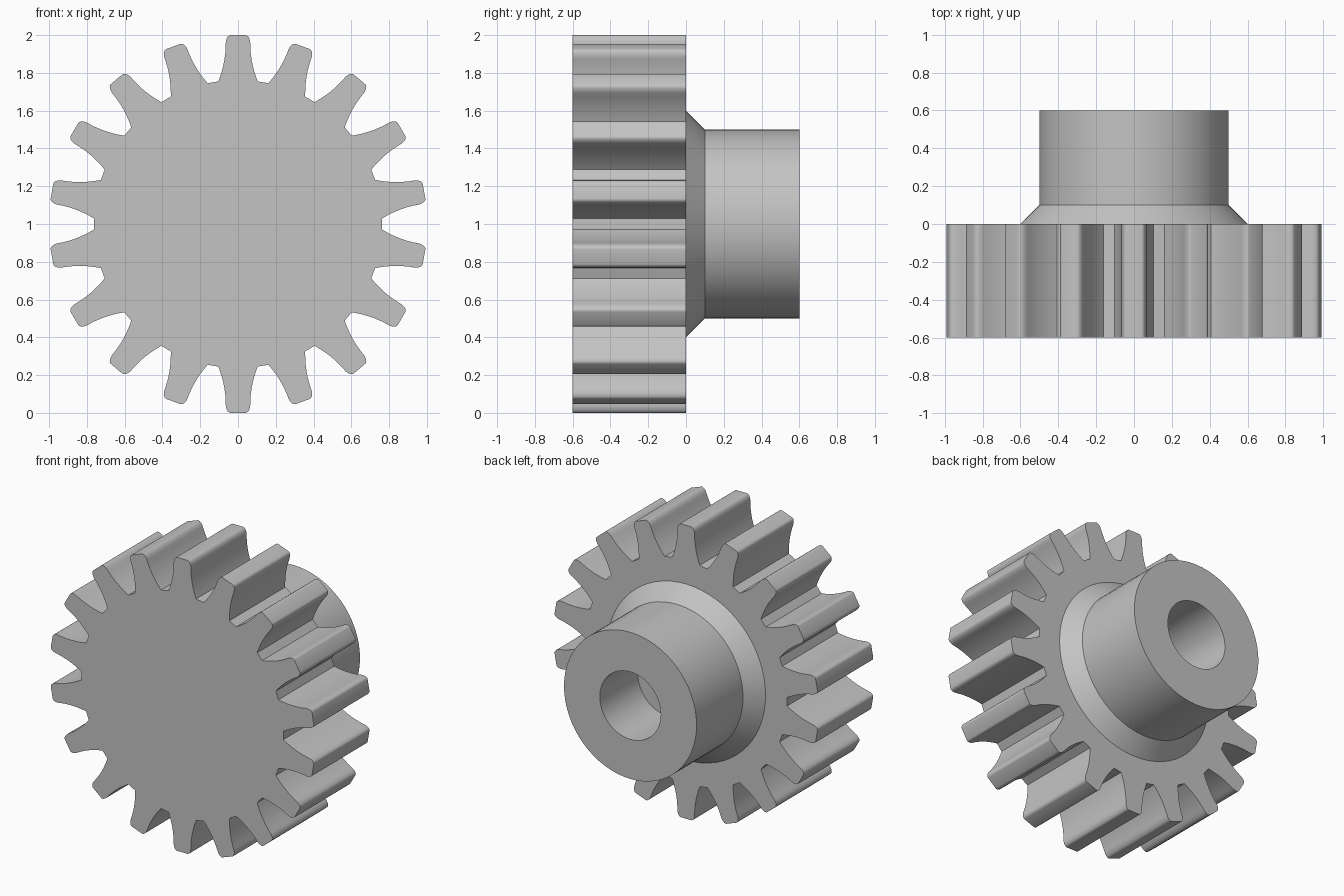
import bpy, bmesh
from math import sin, cos, pi, radians

cube = bpy.data.objects.get("Cube")
if cube:
    bpy.data.objects.remove(cube, do_unlink=True)

TEETH = 18
AXIS_Z = 1.0

steel = bpy.data.materials.new("grey steel")
steel.use_nodes = True
GREY = (0.55, 0.55, 0.55, 1)
steel.diffuse_color = GREY
steel.node_tree.nodes["Principled BSDF"].inputs["Base Color"].default_value = GREY


def finish(name, bm):
    bmesh.ops.remove_doubles(bm, verts=bm.verts, dist=1e-5)
    bmesh.ops.recalc_face_normals(bm, faces=bm.faces)
    mesh = bpy.data.meshes.new(name)
    bm.to_mesh(mesh)
    bm.free()
    mesh.materials.append(steel)
    obj = bpy.data.objects.new(name, mesh)
    bpy.context.collection.objects.link(obj)
    bpy.ops.object.select_all(action='DESELECT')
    obj.select_set(True)
    bpy.context.view_layer.objects.active = obj
    bpy.ops.object.shade_smooth_by_angle(angle=radians(28))
    return obj


def half_tooth():
    """Right half of one tooth, from tip to root: (sideways, outwards)."""
    tip = []
    for i in range(7):                       # rounded tip corner
        a = i / 6 * pi / 2
        tip.append((0.04 + 0.025 * sin(a), 0.955 + 0.045 * cos(a)))
    flank = []
    for i in range(1, 11):                   # flank flaring towards the root
        t = i / 10
        flank.append((0.065 + 0.039 * t * t, 0.955 - 0.2 * t))
    return tip + flank


# Toothed wheel: one tooth mirrored, repeated around the axis and extruded
right = half_tooth()
tooth = [(-x, r) for x, r in reversed(right)] + right
bm = bmesh.new()
outline = []
for n in range(TEETH):
    a = 2 * pi * n / TEETH
    for x, r in tooth:
        outline.append(bm.verts.new((x * cos(a) + r * sin(a), -0.6,
                                     AXIS_Z + r * cos(a) - x * sin(a))))
front = bm.faces.new(outline)
extruded = bmesh.ops.extrude_face_region(bm, geom=[front], use_keep_orig=True)
moved = [g for g in extruded["geom"] if isinstance(g, bmesh.types.BMVert)]
bmesh.ops.translate(bm, verts=moved, vec=(0, 0.6, 0))
finish("toothed_wheel", bm)

# Hub: collar, sleeve and blind bore turned from one (radius, y) profile
profile = [(0, -0.02), (0.6, -0.02), (0.6, 0), (0.5, 0.1), (0.5, 0.6),
           (0.23, 0.6), (0.23, 0.19), (0, 0.19)]
bm = bmesh.new()
points = [bm.verts.new((r, y, AXIS_Z)) for r, y in profile]
edges = [bm.edges.new(pair) for pair in zip(points, points[1:])]
bmesh.ops.spin(bm, geom=points + edges, cent=(0, 0, AXIS_Z), axis=(0, 1, 0),
               angle=2 * pi, steps=64, use_merge=True)
finish("hub", bm)
